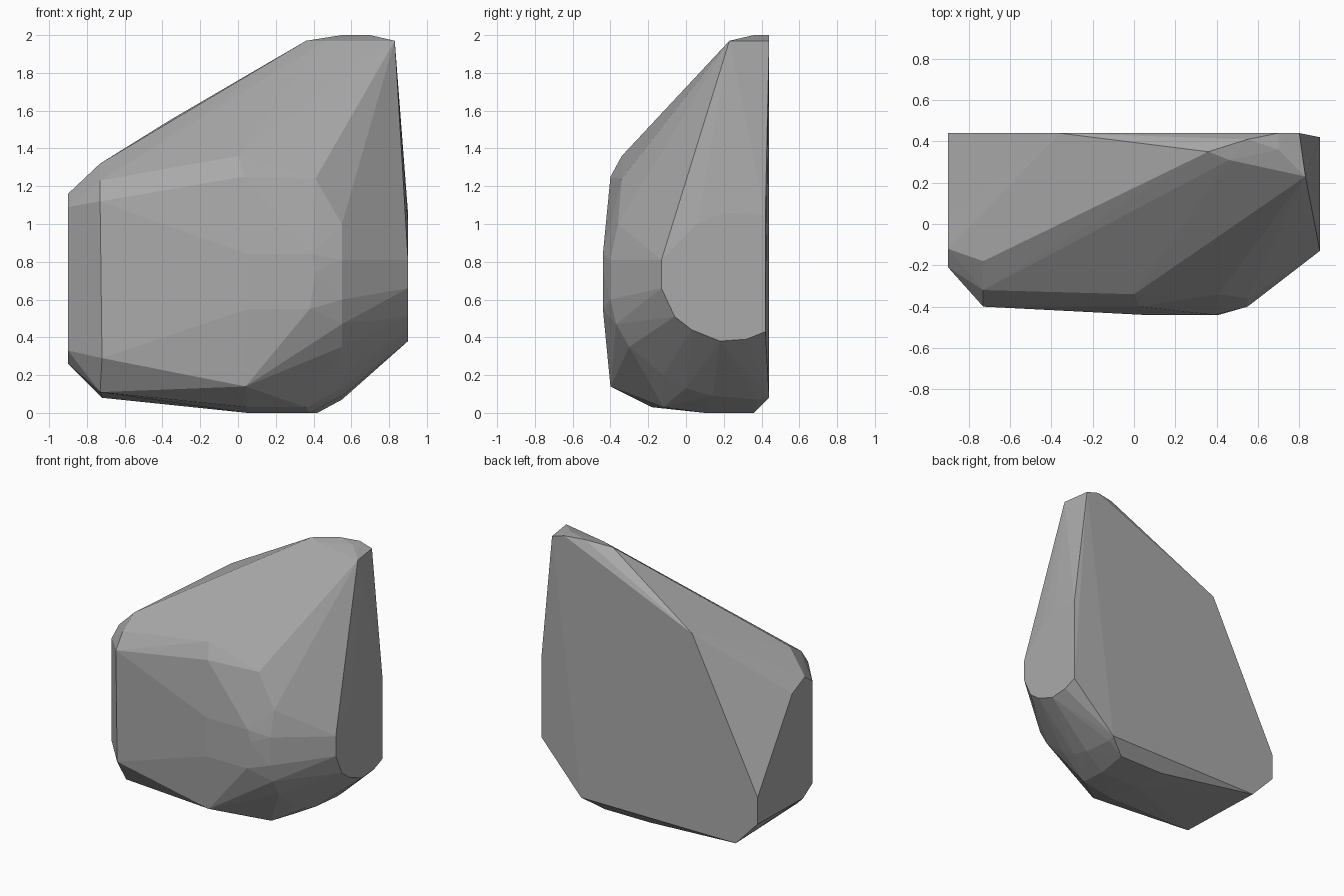
import bpy
import bmesh
from mathutils import Vector

# Remove the default cube only
default_cube = bpy.data.objects.get("Cube")
if default_cube:
    bpy.data.objects.remove(default_cube, do_unlink=True)


def make_material(name, grey):
    """Create one flat stone colour."""
    colour = (grey, grey, grey, 1.0)
    material = bpy.data.materials.new(name)
    material.use_nodes = True
    material.diffuse_color = colour
    material.node_tree.nodes["Principled BSDF"].inputs["Base Color"].default_value = colour
    return material


def side_section(x, outline):
    """Outline of (y, z) points on a plane facing sideways."""
    return [Vector((x, y, z)) for y, z in outline]


def front_section(y, outline):
    """Outline of (x, z) points on a plane facing front or back."""
    return [Vector((x, y, z)) for x, z in outline]


def level_section(z, outline):
    """Outline of (x, y) points on a horizontal plane."""
    return [Vector((x, y, z)) for x, y in outline]


def make_rock(name, sections, material):
    """Wrap a tight faceted shell around all the cut sections."""
    shell = bmesh.new()
    for section in sections:
        for point in section:
            shell.verts.new(point)
    hull = bmesh.ops.convex_hull(shell, input=list(shell.verts))
    # Drop the points that ended up inside the shell
    inside = [item for item in hull["geom_interior"] + hull["geom_unused"]
              if isinstance(item, bmesh.types.BMVert) and item.is_valid]
    bmesh.ops.delete(shell, geom=list(set(inside)), context="VERTS")
    bmesh.ops.recalc_face_normals(shell, faces=list(shell.faces))

    mesh = bpy.data.meshes.new(name)
    shell.to_mesh(mesh)
    shell.free()
    mesh.materials.append(material)
    for face in mesh.polygons:
        face.use_smooth = False
    rock = bpy.data.objects.new(name, mesh)
    bpy.context.scene.collection.objects.link(rock)
    return rock


# Flat cleft at the back, and the broad front
back_cleft = front_section(.44, [
    (.8, 1.97), (.7, 2), (-.36, 1.55), (-.9, .47), (-.9, .27), (-.72, .08), (.56, .08)])
front_bulge = front_section(-.44, [(.05, .84), (.39, .84), (.41, .75), (.38, .55), (.05, .55)])
front_brow = front_section(-.34, [(0, 1.36), (.41, 1.24)])
front_corners = front_section(-.4, [(.03, 1.25), (.04, .14), (-.73, 1.12), (-.72, .29)])

# Flat ends and the rounded shoulders next to them
right_end = side_section(.9, [
    (-.13, .81), (-.13, .66), (-.06, .51), (.03, .44), (.18, .38),
    (.32, .39), (.42, .43), (.42, 1.05), (.2, 1.06), (.06, 1)])
right_shoulder = side_section(.55, [
    (-.36, 1), (-.4, .81), (-.4, .6), (-.37, .47), (-.3, .35),
    (-.12, .2), (0, .13), (.14, .09), (.38, .07)])
left_end = side_section(-.9, [
    (.03, 1.09), (-.12, 1.16), (-.21, 1.09), (-.21, .33), (-.1, .26)])
left_shoulder = side_section(-.73, [(-.18, 1.32), (-.32, 1.23), (-.28, .11)])

# Crest at the top and the worn underside
crest = level_section(1.97, [(.36, .35), (.46, .31), (.71, .28), (.83, .23)])
crest_ridge = level_section(2, [(.55, .41), (.7, .36)])
underside = level_section(0, [(.05, .1), (.05, .36), (.38, .1), (.42, .36)])
underside_lip = level_section(.03, [(.05, -.18), (.36, -.12)])

make_rock("rock", [
    back_cleft, front_bulge, front_brow, front_corners,
    right_end, right_shoulder, left_end, left_shoulder,
    crest, crest_ridge, underside, underside_lip,
], make_material("stone grey", .4))
